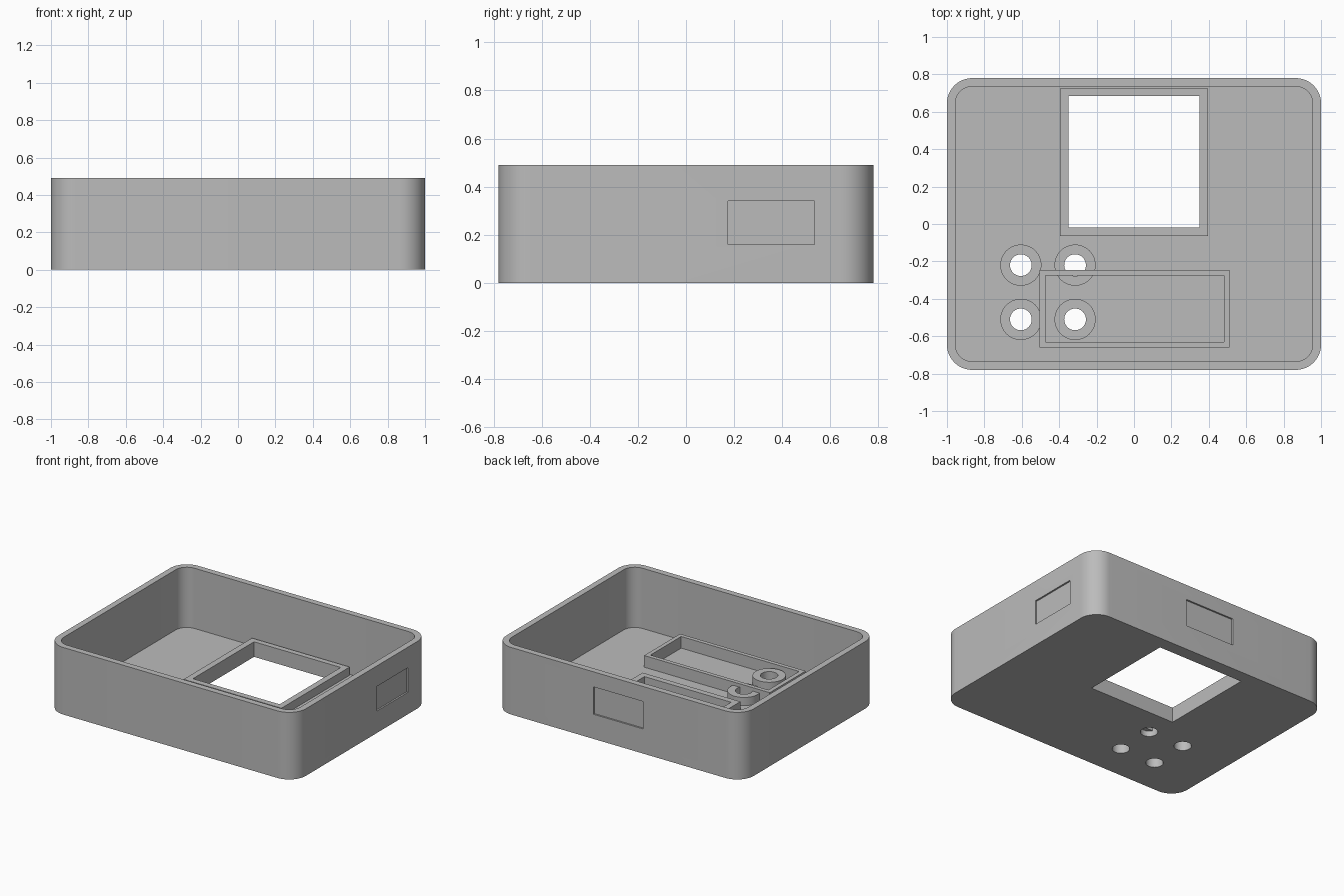
import bpy, bmesh
from math import pi, sin, cos, radians

cube = bpy.data.objects.get("Cube")
if cube:
    bpy.data.objects.remove(cube, do_unlink=True)

grey = bpy.data.materials.new("plain_grey")
grey.use_nodes = True
colour = (0.5, 0.5, 0.5, 1)
grey.diffuse_color = colour
grey.node_tree.nodes["Principled BSDF"].inputs["Base Color"].default_value = colour


def rect(x0, x1, y0, y1, r=0.0, steps=12):
    """Rectangle outline, counter-clockwise, with optional round corners."""
    if r == 0:
        return [(x0, y0), (x1, y0), (x1, y1), (x0, y1)]
    centres = [(x1 - r, y1 - r), (x0 + r, y1 - r), (x0 + r, y0 + r), (x1 - r, y0 + r)]
    return [(cx + r * cos(pi / 2 * (q + i / steps)), cy + r * sin(pi / 2 * (q + i / steps)))
            for q, (cx, cy) in enumerate(centres) for i in range(steps + 1)]


def circle(cx, cy, r, n=48):
    return [(cx + r * cos(2 * pi * i / n), cy + r * sin(2 * pi * i / n)) for i in range(n)]


def prism(name, outline, z0, z1):
    """Solid extrusion of an outline."""
    bm = bmesh.new()
    face = bm.faces.new([bm.verts.new((x, y, z0)) for x, y in outline])
    top = bmesh.ops.extrude_face_region(bm, geom=[face])["geom"]
    bmesh.ops.translate(bm, vec=(0, 0, z1 - z0),
                        verts=[v for v in top if isinstance(v, bmesh.types.BMVert)])
    bmesh.ops.recalc_face_normals(bm, faces=bm.faces)
    return finish(name, bm)


def ring(name, outer, inner, z0, z1):
    """Extruded wall between two outlines with matching points."""
    bm = bmesh.new()
    loops = [[bm.verts.new((x, y, z)) for x, y in line]
             for line, z in ((outer, z0), (outer, z1), (inner, z1), (inner, z0))]
    n = len(outer)
    for k in range(4):
        a, b = loops[k], loops[(k + 1) % 4]
        for i in range(n):
            j = (i + 1) % n
            bm.faces.new((a[i], a[j], b[j], b[i]))
    bmesh.ops.recalc_face_normals(bm, faces=bm.faces)
    return finish(name, bm)


def finish(name, bm):
    mesh = bpy.data.meshes.new(name)
    bm.to_mesh(mesh)
    bm.free()
    mesh.materials.append(grey)
    obj = bpy.data.objects.new(name, mesh)
    bpy.context.collection.objects.link(obj)
    return obj


def cut(target, cutter):
    """Subtract the cutter and discard it."""
    mod = target.modifiers.new("cut", 'BOOLEAN')
    mod.operation, mod.solver, mod.object = 'DIFFERENCE', 'EXACT', cutter
    bpy.context.view_layer.objects.active = target
    bpy.ops.object.modifier_apply(modifier=mod.name)
    bpy.data.objects.remove(cutter, do_unlink=True)


floor, height, wall, recess = 0.05, 0.49, 0.045, 0.012
base = floor - 0.01  # raised parts sink slightly into the floor
window = rect(-0.35, 0.35, -0.02, 0.685)
buttons = [(x, y) for x in (-0.605, -0.315) for y in (-0.22, -0.51)]

# Open tray with rounded corners
tray = prism("tray", rect(-1, 1, -0.78, 0.78, 0.135), 0, height)
cut(tray, prism("cavity", rect(-1 + wall, 1 - wall, -0.78 + wall, 0.78 - wall, 0.09),
                floor, height + 0.1))

# Openings in the floor
cut(tray, prism("window_cutter", window, -0.1, 0.2))
for x, y in buttons:
    cut(tray, prism("button_cutter", circle(x, y, 0.058), -0.1, 0.2))

# Shallow port recesses on the side and back walls
cut(tray, prism("side_recess", rect(1 - recess, 1.1, 0.175, 0.535), 0.16, 0.34))
cut(tray, prism("back_recess", rect(-0.2, 0.2, 0.78 - recess, 0.9), 0.18, 0.38))

# Raised parts on the floor
parts = [tray,
         ring("window_frame", rect(-0.395, 0.395, -0.063, 0.725), window, base, 0.11),
         ring("battery_holder", rect(-0.505, 0.51, -0.66, -0.245),
              rect(-0.473, 0.48, -0.63, -0.275), base, 0.135)]
for i, (x, y) in enumerate(buttons):
    parts.append(ring(f"button_collar_{i + 1}", circle(x, y, 0.11),
                      circle(x, y, 0.058), base, 0.11))

# Smooth the round corners and collars, keep edges sharp
bpy.ops.object.select_all(action='DESELECT')
for obj in parts:
    obj.select_set(True)
bpy.context.view_layer.objects.active = tray
bpy.ops.object.shade_smooth_by_angle(angle=radians(30))
